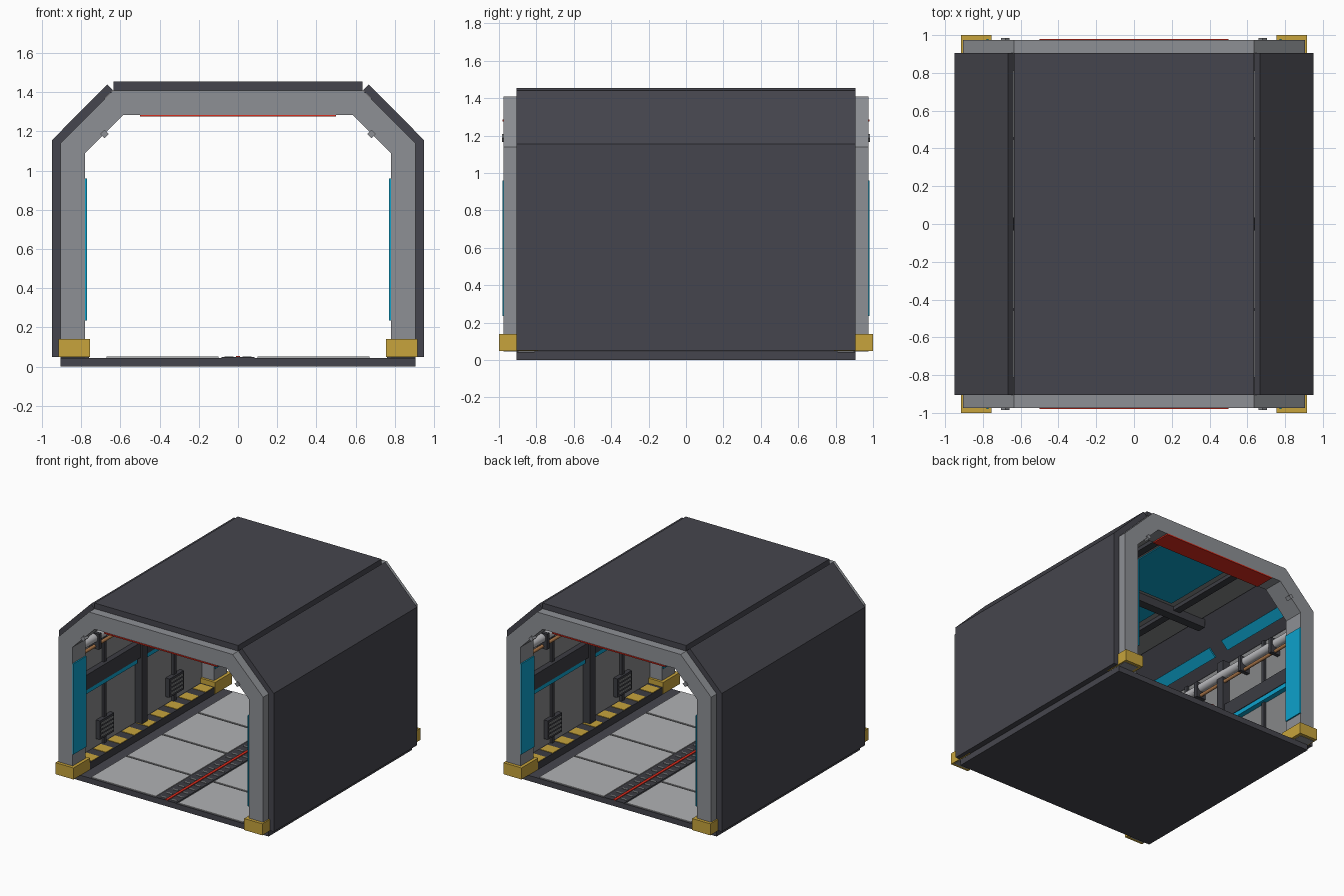
import bpy, bmesh
from mathutils import Vector

cube = bpy.data.objects.get("Cube")
if cube:
    bpy.data.objects.remove(cube, do_unlink=True)


def material(name, r, g, b):
    m = bpy.data.materials.new(name)
    m.use_nodes = True
    m.diffuse_color = (r, g, b, 1)
    m.node_tree.nodes["Principled BSDF"].inputs["Base Color"].default_value = (r, g, b, 1)
    return m


SHELL = material("dark shell", 0.06, 0.06, 0.074)
TRIM = material("dark trim", 0.045, 0.046, 0.055)
FRAME = material("frame gray", 0.27, 0.28, 0.3)
PANEL = material("panel gray", 0.24, 0.245, 0.25)
FLOOR = material("light floor gray", 0.44, 0.445, 0.455)
YELLOW = material("safety yellow", 0.57, 0.37, 0.045)
BLUE = material("light blue", 0.004, 0.36, 0.6)
RED = material("signal red", 0.7, 0.025, 0.012)
SILVER = material("silver pipe", 0.5, 0.5, 0.52)
COPPER = material("copper pipe", 0.42, 0.19, 0.07)


def finish(name, bm, mat):
    bmesh.ops.recalc_face_normals(bm, faces=bm.faces)
    me = bpy.data.meshes.new(name)
    bm.to_mesh(me)
    bm.free()
    me.materials.append(mat)
    ob = bpy.data.objects.new(name, me)
    bpy.context.scene.collection.objects.link(ob)
    return ob


def add_prism(bm, profile, y0, y1):
    """Extrude an (x, z) profile from y0 to y1."""
    f = bm.faces.new([bm.verts.new((x, y0, z)) for x, z in profile])
    new = bmesh.ops.extrude_face_region(bm, geom=[f])["geom"]
    bmesh.ops.translate(bm, verts=[v for v in new if isinstance(v, bmesh.types.BMVert)],
                        vec=(0, y1 - y0, 0))


def prism(name, profile, y0, y1, mat):
    bm = bmesh.new()
    add_prism(bm, profile, y0, y1)
    return finish(name, bm, mat)


def boxes(name, bounds, mat):
    """One object from several (x0, x1, y0, y1, z0, z1) boxes."""
    bm = bmesh.new()
    for x0, x1, y0, y1, z0, z1 in bounds:
        add_prism(bm, [(x0, z0), (x1, z0), (x1, z1), (x0, z1)], y0, y1)
    return finish(name, bm, mat)


def mirrored(ob, x=True, y=False):
    """Repeat a part on the other side of the centre planes."""
    mod = ob.modifiers.new("Mirror", "MIRROR")
    mod.use_axis = (x, y, False)
    mod.use_mirror_merge = False
    return ob


def slope_plate(name, t0, t1, y0, y1, d0, d1, mat):
    """Plate on the sloped ceiling: t runs up the slope, d is depth inward."""
    a, b = Vector((0.905, 1.14)), Vector((0.635, 1.41))
    n = Vector((-0.7071, -0.7071))
    pts = [a.lerp(b, t) + n * d for t, d in ((t0, d0), (t1, d0), (t1, d1), (t0, d1))]
    return prism(name, [tuple(p) for p in pts], y0, y1, mat)


def pipe(name, x, z, radius, half, mat):
    bm = bmesh.new()
    bmesh.ops.create_cone(bm, cap_ends=True, segments=16, radius1=radius,
                          radius2=radius, depth=2 * half)
    for v in bm.verts:
        v.co = (v.co.x + x, v.co.z, v.co.y + z)
    for f in bm.faces:
        f.smooth = len(f.verts) == 4
    return mirrored(finish(name, bm, mat))


L = 0.905  # half length of the shell

# Outer shell slabs
boxes("floor_slab", [(-0.905, 0.905, -L, L, 0, 0.044)], SHELL)
boxes("roof_slab", [(-0.635, 0.635, -L, L, 1.41, 1.455)], SHELL)
mirrored(prism("wall_slab", [(0.905, 0.05), (0.95, 0.05), (0.95, 1.155), (0.905, 1.14)],
               -L, L, SHELL))
mirrored(prism("sloped_slab", [(0.905, 1.14), (0.95, 1.155), (0.667, 1.44), (0.637, 1.41)],
               -L, L, SHELL))

# End arches with feet, light panels and header strips
outer = [(0.905, 0.045), (0.905, 1.14), (0.635, 1.41)]
inner = [(0.585, 1.285), (0.78, 1.09), (0.78, 0.045)]
half_arch = outer + [(0, 1.41), (0, 1.285)] + inner
mirrored(prism("end_arch", half_arch, -0.975, -0.81, FRAME), y=True)
mirrored(boxes("arch_foot", [(0.755, 0.915, -1, -0.79, 0.048, 0.14)], YELLOW), y=True)
mirrored(boxes("jamb_light", [(0.77, 0.78, -0.98, -0.815, 0.235, 0.96)], BLUE), y=True)
mirrored(boxes("header_strip", [(-0.5, 0.5, -0.98, -0.815, 1.275, 1.285)], RED), x=False, y=True)
mirrored(slope_plate("arch_clip", 0.46, 0.54, -0.985, -0.94, 0.11, 0.14, FRAME), y=True)

# Floor panels, four rows each side
pitch = 1.81 / 4
rows = [-L + pitch * i for i in range(4)]
mirrored(boxes("floor_panel", [(0.1, 0.67, y + 0.008, y + pitch - 0.008, 0.04, 0.051)
                               for y in rows], FLOOR))

# Centre channel with rungs and a red guide line
boxes("centre_channel", [(-0.085, 0.085, -L, L, 0.04, 0.048)], TRIM)
mirrored(boxes("channel_rung", [(0.022, 0.07, y, y + 0.014, 0.045, 0.051)
                                for y in [-0.88 + 0.075 * i for i in range(24)]], PANEL))
boxes("guide_line", [(-0.011, 0.011, -L, L, 0.045, 0.053)], RED)

# Kerbs with hazard dashes
mirrored(boxes("kerb", [(0.76, 0.905, -0.81, 0.81, 0.04, 0.1)], TRIM))
mirrored(boxes("kerb_dash", [(0.762, 0.875, y, y + 0.095, 0.098, 0.104)
                             for y in [-0.76 + 0.18 * i for i in range(9)]], YELLOW))

# Inner walls: panel, pillar, ribs, rail and light strip
mirrored(boxes("wall_panel", [(0.885, 0.906, -0.81, 0.81, 0.1, 1.12)], PANEL))
mirrored(boxes("wall_pillar", [(0.825, 0.89, -0.035, 0.035, 0.1, 1.12)], TRIM))
mirrored(boxes("wall_rib", [(0.865, 0.89, y - 0.016, y + 0.016, 0.1, 1.12)
                            for y in (-0.44, 0.44)], TRIM))
mirrored(boxes("wall_rail", [(0.84, 0.89, -0.81, 0.81, 0.63, 0.75)], TRIM))
mirrored(boxes("rail_light", [(0.845, 0.888, y, y + 0.7, 0.595, 0.63)
                              for y in (-0.76, 0.06)], BLUE))

# Wall vents
vents = (-0.44, 0.44)
mirrored(boxes("vent_box", [(0.85, 0.89, y - 0.09, y + 0.09, 0.16, 0.31) for y in vents], TRIM))
mirrored(boxes("vent_slat", [(0.843, 0.852, y - 0.075, y + 0.075, z, z + 0.014)
                             for y in vents for z in (0.18, 0.212, 0.244, 0.276)], PANEL))

# Pipes along the top of each wall with brackets
pipe("large_pipe", 0.845, 1.01, 0.034, 0.81, SILVER)
pipe("small_pipe", 0.84, 0.945, 0.013, 0.81, COPPER)
mirrored(boxes("pipe_bracket", [(0.8, 0.89, y - 0.015, y + 0.015, 0.925, 1.05)
                                for y in (-0.6, -0.25, 0.25, 0.6)], TRIM))

# Lights on the sloped ceiling
for y in (-0.73, 0.07):
    mirrored(slope_plate("slope_light", 0.22, 0.44, y, y + 0.66, -0.002, 0.012, BLUE))

# Ceiling panel, beams and lights
boxes("ceiling_panel", [(-0.62, 0.62, -0.81, 0.81, 1.395, 1.411)], PANEL)
boxes("ceiling_crossbeam", [(-0.65, 0.65, -0.035, 0.035, 1.33, 1.4)], TRIM)
mirrored(boxes("ceiling_beam", [(0.35, 0.41, -0.81, 0.81, 1.365, 1.4)], TRIM))
mirrored(boxes("ceiling_light", [(-0.3, 0.3, 0.07, 0.74, 1.387, 1.396)], BLUE), x=False, y=True)
